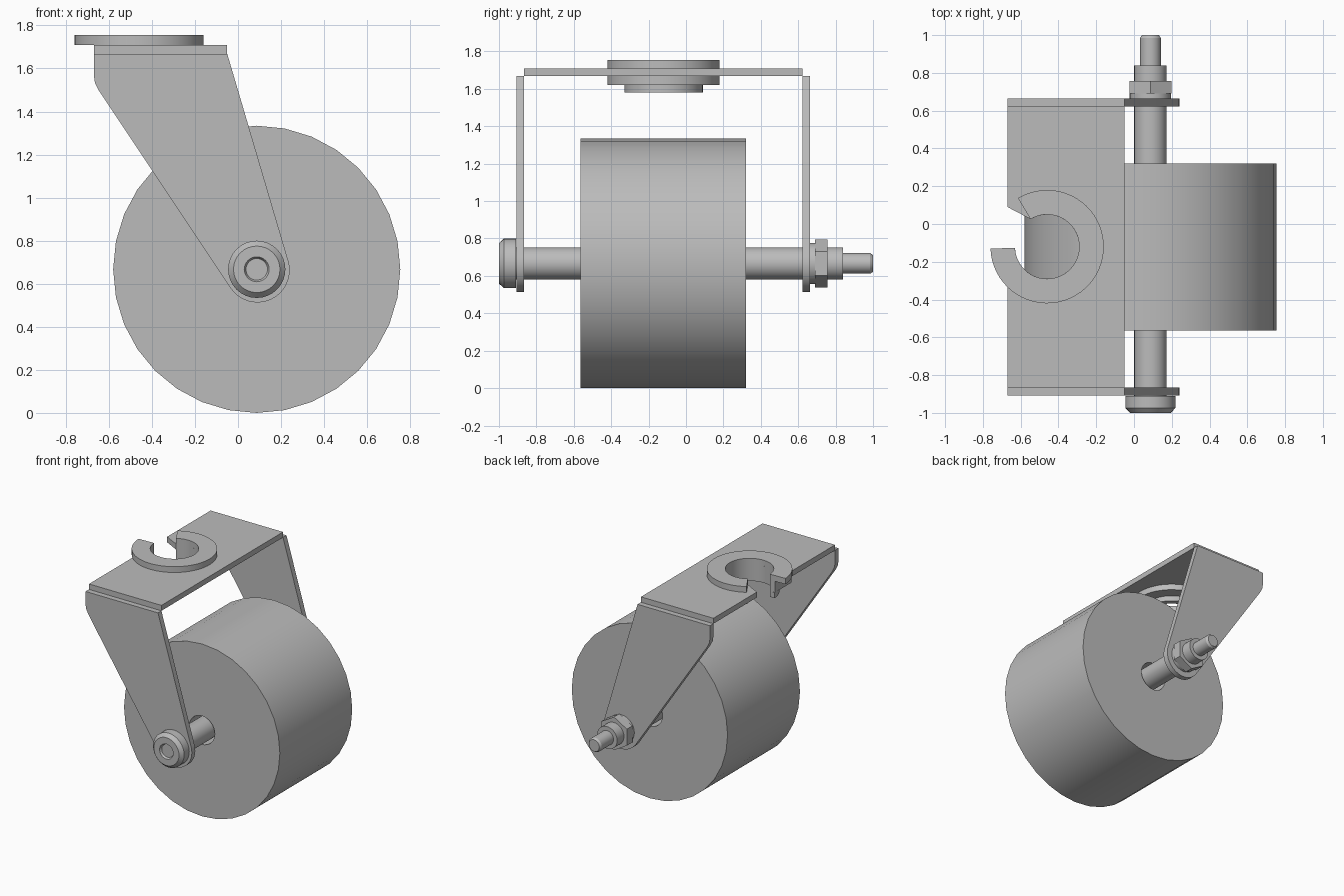
import bpy, bmesh
from math import cos, sin, pi, radians

cube = bpy.data.objects.get("Cube")
if cube:
    bpy.data.objects.remove(cube)

steel = bpy.data.materials.new("plain_grey")
steel.use_nodes = True
GREY = (0.5, 0.5, 0.5, 1)
steel.diffuse_color = GREY
steel.node_tree.nodes["Principled BSDF"].inputs["Base Color"].default_value = GREY

AXLE_X, AXLE_Z = 0.087, 0.667      # wheel axis
PIVOT_X, PIVOT_Y = -0.46, -0.12    # swivel axis
EDGE_X = -0.67                     # outer edge of the fork crown
BORE = 0.17
GAP_START, GAP_END = 121, 182      # opening in the swivel collar, degrees


def finish(name, bm):
    bmesh.ops.remove_doubles(bm, verts=bm.verts, dist=1e-5)
    bmesh.ops.recalc_face_normals(bm, faces=bm.faces)
    mesh = bpy.data.meshes.new(name)
    bm.to_mesh(mesh)
    bm.free()
    mesh.materials.append(steel)
    obj = bpy.data.objects.new(name, mesh)
    bpy.context.collection.objects.link(obj)
    bpy.ops.object.select_all(action='DESELECT')
    obj.select_set(True)
    bpy.context.view_layer.objects.active = obj
    bpy.ops.object.shade_smooth_by_angle(angle=radians(30))
    return obj


def arc(cx, cy, r, start, end, steps):
    angles = [radians(start + (end - start) * i / steps) for i in range(steps + 1)]
    return [(cx + r * cos(a), cy + r * sin(a)) for a in angles]


def prism(name, outline, low, high, place):
    """Extrude a flat outline between two levels."""
    bm = bmesh.new()
    a, b = [[bm.verts.new(place(u, v, w)) for u, v in outline] for w in (low, high)]
    bm.faces.new(a)
    bm.faces.new(b)
    for i in range(len(a)):
        j = (i + 1) % len(a)
        bm.faces.new((a[i], a[j], b[j], b[i]))
    return finish(name, bm)


def turned(name, profile, sides, closed=False):
    """Revolve (radius, y) points about the wheel axis; cap the ends unless closed."""
    bm = bmesh.new()
    rings = []
    for r, y in profile:
        rings.append([bm.verts.new((AXLE_X + r * sin(2 * pi * i / sides), y,
                                    AXLE_Z + r * cos(2 * pi * i / sides)))
                      for i in range(sides)])
    pairs = list(zip(rings, rings[1:]))
    if closed:
        pairs.append((rings[-1], rings[0]))
    else:
        bm.faces.new(rings[0])
        bm.faces.new(rings[-1])
    for a, b in pairs:
        for i in range(sides):
            j = (i + 1) % sides
            bm.faces.new((a[i], a[j], b[j], b[i]))
    return finish(name, bm)


def flat(u, v, w):
    return (u, v, w)


def upright(u, v, w):
    return (u, w, v)


# Wheel with a through bore
turned("wheel", [(0.667, -0.565), (0.667, 0.32), (0.11, 0.32), (0.11, -0.565)], 32, True)

# Axle bolt: head with shallow socket, shank, reduced tip
turned("axle_bolt", [(0.05, -0.985), (0.058, -1), (0.108, -1), (0.133, -0.973),
                     (0.133, -0.91), (0.086, -0.91), (0.086, 0.84),
                     (0.055, 0.84), (0.055, 0.985), (0.045, 1)], 32)
turned("washer", [(0.11, 0.66), (0.11, 0.69)], 32)
turned("nut", [(0.128, 0.69), (0.128, 0.757)], 6)

# Fork arms: tapered plates rounded around the axle
arm = [(-0.05, 1.668), (EDGE_X, 1.668), (EDGE_X, 1.57), (-0.665, 1.535), (-0.645, 1.495)]
arm += arc(0.09, 0.663, 0.15, 213, 376, 20)
for name, y in (("front_fork_arm", -0.907), ("back_fork_arm", 0.622)):
    prism(name, arm, y, y + 0.042, upright)

# Fork crown with a swivel hole open to its outer edge
crown = [(EDGE_X, 0.09)] + arc(PIVOT_X, PIVOT_Y, BORE, GAP_START, GAP_END - 360, 40)
crown += [(EDGE_X, -0.13), (EDGE_X, -0.865), (-0.05, -0.865), (-0.05, 0.622), (EDGE_X, 0.622)]
prism("fork_crown", crown, 1.668, 1.71, flat)


# Swivel collar: upper flange, lower flange trimmed at the crown edge, sleeve
def collar(name, radius, low, high, trim=False, start=GAP_START):
    outer = arc(PIVOT_X, PIVOT_Y, radius, GAP_END - 360, start, 48)
    if trim:
        outer = [(max(x, EDGE_X), y) for x, y in outer]
    inner = arc(PIVOT_X, PIVOT_Y, BORE, start, GAP_END - 360, 48)
    prism(name, outer + inner, low, high, flat)


collar("upper_flange", 0.30, 1.71, 1.755)
collar("lower_flange", 0.30, 1.622, 1.668, True)
collar("swivel_sleeve", 0.21, 1.58, 1.622)
